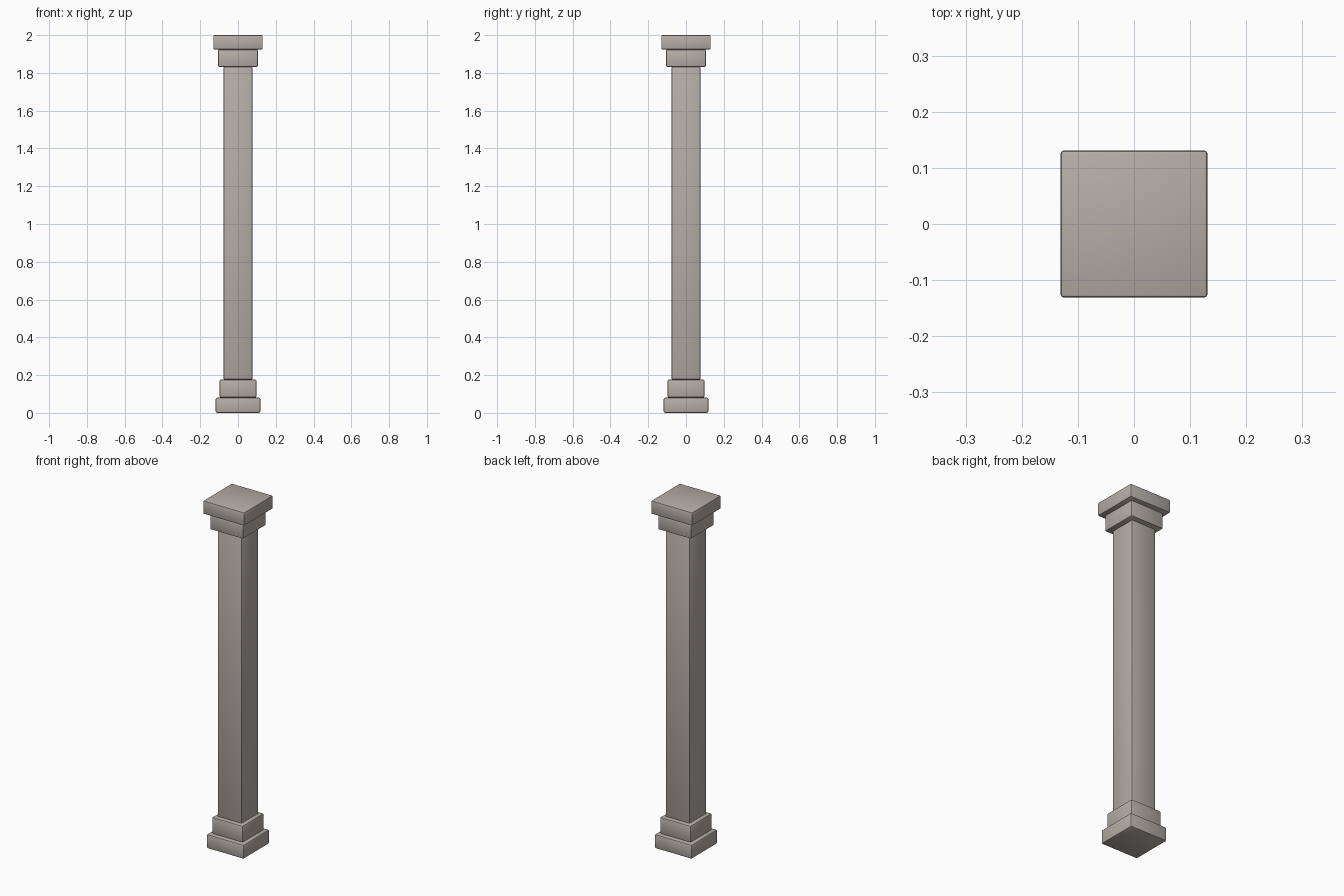
import bpy

cube = bpy.data.objects.get("Cube")
if cube:
    bpy.data.objects.remove(cube, do_unlink=True)

# Single stone colour
stone = bpy.data.materials.new("warm_grey_stone")
stone.use_nodes = True
colour = (0.456, 0.423, 0.381, 1)
stone.diffuse_color = colour
shader = stone.node_tree.nodes["Principled BSDF"]
shader.inputs["Base Color"].default_value = colour
shader.inputs["Roughness"].default_value = 0.9


def block(name, half, bottom, top, bevel):
    """Square stone block with worn, softly rounded edges."""
    bpy.ops.mesh.primitive_cube_add(size=1, location=(0, 0, (bottom + top) / 2))
    ob = bpy.context.object
    ob.name = name
    ob.scale = (2 * half, 2 * half, top - bottom)
    bpy.ops.object.transform_apply(location=False, rotation=False, scale=True)
    ob.data.materials.append(stone)
    mod = ob.modifiers.new("worn_edges", 'BEVEL')
    mod.width = bevel
    mod.segments = 2
    bpy.ops.object.modifier_apply(modifier=mod.name)
    bpy.ops.object.shade_smooth_by_angle()
    return ob


# Stepped base, shaft and stepped capital, from the ground up
block("base_plinth", 0.118, 0.0, 0.081, 0.008)
block("base_step", 0.098, 0.081, 0.177, 0.008)
block("shaft", 0.077, 0.177, 1.832, 0.006)
block("capital_step", 0.105, 1.832, 1.924, 0.006)
block("capital_slab", 0.131, 1.924, 2.0, 0.006)
